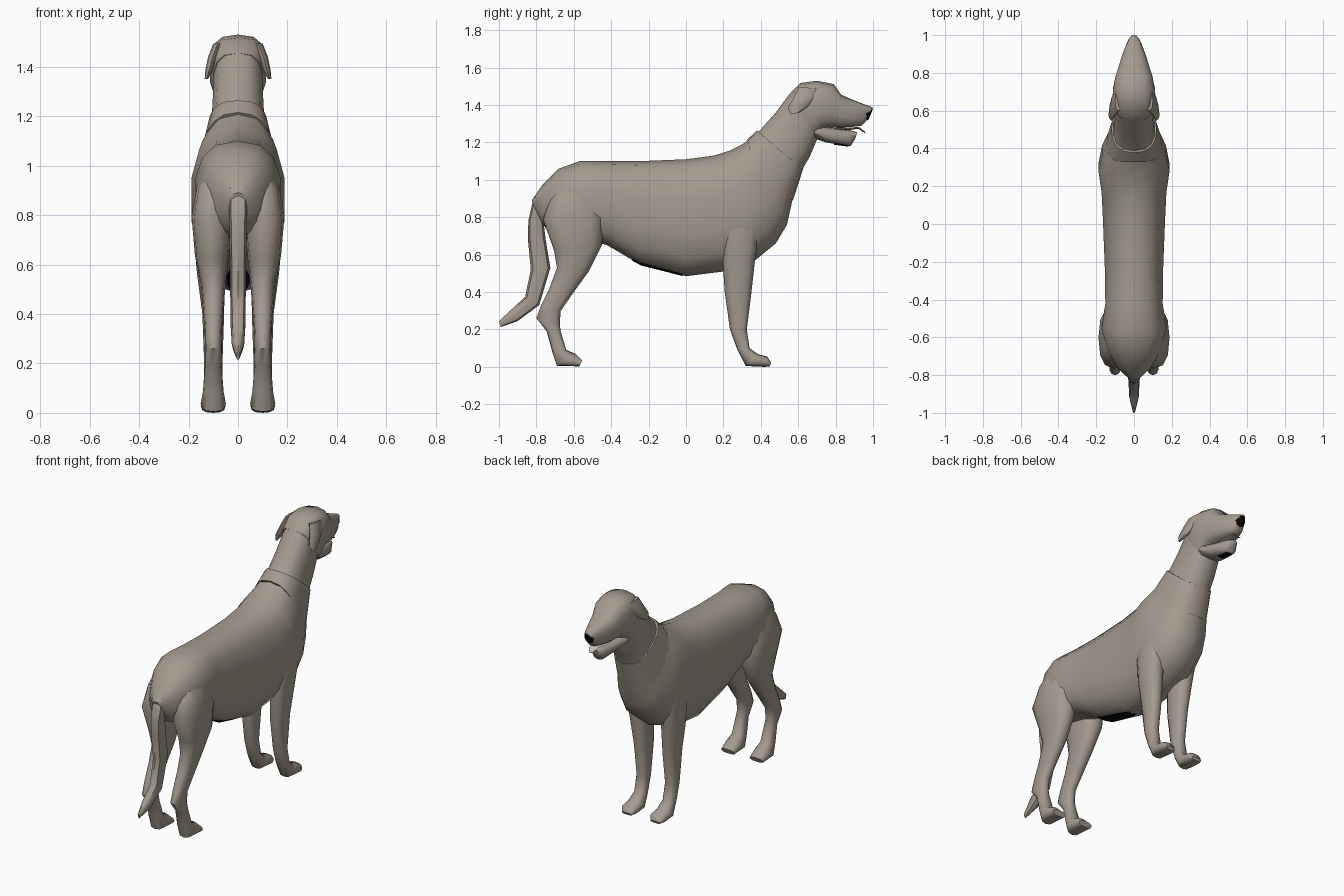
import bpy, bmesh, math
from mathutils import Vector


def material(name, color):
    m = bpy.data.materials.new(name)
    m.diffuse_color = (*color, 1)
    return m


FUR = material("taupe fur", (0.37, 0.325, 0.272))
BLACK = material("black skin", (0.003, 0.003, 0.003))
TONGUE = material("pale tongue", (0.55, 0.53, 0.50))


def loft(name, rings, mat=FUR, sides=14, power=0.8, side=1):
    """Skin oval rings (y1, z1, y2, z2, half_width, x_centre, side_bow); ends are capped."""
    bm = bmesh.new()
    loops = []
    for ring in rings:
        y1, z1, y2, z2, w = ring[:5]
        x = ring[5] * side if len(ring) > 5 else 0
        bow = ring[6] if len(ring) > 6 else 0
        mid = Vector((x, (y1 + y2) / 2, (z1 + z2) / 2))
        half = Vector((0, (y1 - y2) / 2, (z1 - z2) / 2))
        loop = []
        for i in range(sides):
            a = 2 * math.pi * i / sides
            c = math.copysign(abs(math.cos(a)) ** power, math.cos(a))
            s = math.copysign(abs(math.sin(a)) ** power, math.sin(a))
            b = bow * math.sin(a) ** 2
            loop.append(bm.verts.new(mid + half * c + Vector((w * s, b, b))))
        loops.append(loop)
    for a, b in zip(loops, loops[1:]):
        for i in range(sides):
            j = (i + 1) % sides
            bm.faces.new((a[i], a[j], b[j], b[i]))
    bm.faces.new(loops[0])
    bm.faces.new(loops[-1])
    bmesh.ops.recalc_face_normals(bm, faces=bm.faces)
    mesh = bpy.data.meshes.new(name)
    bm.to_mesh(mesh)
    bm.free()
    mesh.materials.append(mat)
    mesh.shade_smooth()
    mesh.set_sharp_from_angle(angle=math.radians(50))
    ob = bpy.data.objects.new(name, mesh)
    bpy.context.collection.objects.link(ob)
    return ob


# Torso, from rump through chest, and neck
loft("body", [
    (-.825, .89, -.80, .82, .03), (-.77, .97, -.75, .74, .09),
    (-.68, 1.06, -.64, .70, .145), (-.57, 1.10, -.52, .68, .175),
    (-.43, 1.10, -.42, .65, .155), (-.25, 1.10, -.25, .55, .157),
    (0, 1.11, 0, .485, .167), (.15, 1.13, .20, .51, .175),
    (.23, 1.155, .37, .57, .192), (.30, 1.19, .48, .66, .172),
    (.335, 1.212, .54, .76, .148), (.36, 1.23, .575, .92, .128),
    (.40, 1.27, .63, 1.07, .108), (.48, 1.36, .66, 1.12, .104),
    (.55, 1.455, .70, 1.215, .10), (.60, 1.505, .71, 1.25, .105)])

# Skull and tapering upper muzzle
loft("head", [
    (.55, 1.455, .70, 1.22, .10), (.61, 1.518, .71, 1.25, .115),
    (.70, 1.53, .73, 1.27, .113), (.79, 1.512, .76, 1.28, .10),
    (.83, 1.455, .82, 1.28, .085), (.90, 1.425, .89, 1.283, .063),
    (.965, 1.40, .94, 1.29, .04), (.997, 1.388, .965, 1.318, .022)], power=.7)

# Nose pad set into the muzzle tip
loft("nose", [
    (.955, 1.392, .945, 1.315, .036), (.985, 1.386, .968, 1.318, .030),
    (1.0, 1.38, .976, 1.322, .018)], BLACK, sides=8)

# Lower jaw, dark chin plate and tongue
loft("lower_jaw", [
    (.68, 1.31, .69, 1.22, .085), (.75, 1.285, .75, 1.20, .072),
    (.81, 1.275, .81, 1.19, .058), (.87, 1.268, .88, 1.18, .043),
    (.915, 1.255, .905, 1.22, .025)], sides=10)
loft("chin_plate", [
    (.79, 1.20, .79, 1.188, .025), (.87, 1.19, .87, 1.177, .022)],
    BLACK, sides=8)
loft("tongue", [
    (.80, 1.282, .80, 1.270, .04), (.87, 1.279, .87, 1.266, .038),
    (.925, 1.283, .92, 1.273, .028), (.96, 1.255, .955, 1.25, .012)],
    TONGUE, sides=8)

# Dark bare strip under the belly
loft("belly_patch", [
    (-.29, .583, -.29, .569, .035), (-.24, .558, -.24, .542, .048),
    (-.12, .526, -.12, .512, .045), (-.02, .50, -.02, .486, .03)],
    BLACK, sides=8)

# Broad slanted collar
loft("collar", [
    (.327, 1.215, .572, .89, .147, 0, -.03),
    (.379, 1.264, .625, 1.055, .119, 0, 0)], sides=20)

# Tail, hanging then kicked out at the tip
loft("tail", [
    (-.74, .95, -.815, .905, .04), (-.765, .80, -.843, .78, .036),
    (-.75, .68, -.845, .68, .034), (-.725, .53, -.83, .52, .032),
    (-.785, .33, -.86, .375, .03), (-.90, .245, -.935, .305, .025),
    (-.99, .213, -1.0, .245, .006)], sides=8)

for side, word in ((-1, "left"), (1, "right")):
    # Thigh, hock and hind paw
    loft("hind_leg_" + word, [
        (-.52, 1.03, -.63, 1.02, .045, .075), (-.465, .93, -.725, .90, .075, .092),
        (-.44, .80, -.765, .79, .083, .105),
        (-.45, .65, -.705, .62, .068, .106), (-.52, .51, -.69, .53, .050, .10),
        (-.60, .40, -.73, .42, .041, .10), (-.67, .30, -.775, .33, .034, .10),
        (-.675, .23, -.80, .26, .033, .10), (-.67, .19, -.745, .19, .034, .10),
        (-.64, .09, -.715, .08, .042, .10), (-.59, .07, -.69, .005, .051, .10),
        (-.555, .035, -.57, .003, .047, .10)], sides=12, side=side)
    # Straight foreleg and paw
    loft("front_leg_" + word, [
        (.37, .94, .26, .94, .045, .115), (.40, .80, .205, .80, .066, .118),
        (.39, .70, .195, .69, .060, .118),
        (.37, .58, .197, .55, .056, .110), (.35, .40, .207, .40, .044, .10),
        (.325, .20, .235, .20, .037, .10), (.34, .10, .275, .09, .039, .10),
        (.385, .068, .32, .005, .049, .10), (.435, .055, .42, 0, .050, .10),
        (.455, .02, .448, .003, .034, .10)], sides=12, side=side)
    # Drooping ear flap, its root buried in the skull
    loft("ear_" + word, [
        (.60, 1.495, .71, 1.49, .018, .082), (.575, 1.44, .69, 1.44, .018, .103),
        (.545, 1.385, .645, 1.385, .015, .117), (.56, 1.35, .60, 1.358, .008, .127)],
        sides=8, side=side)
